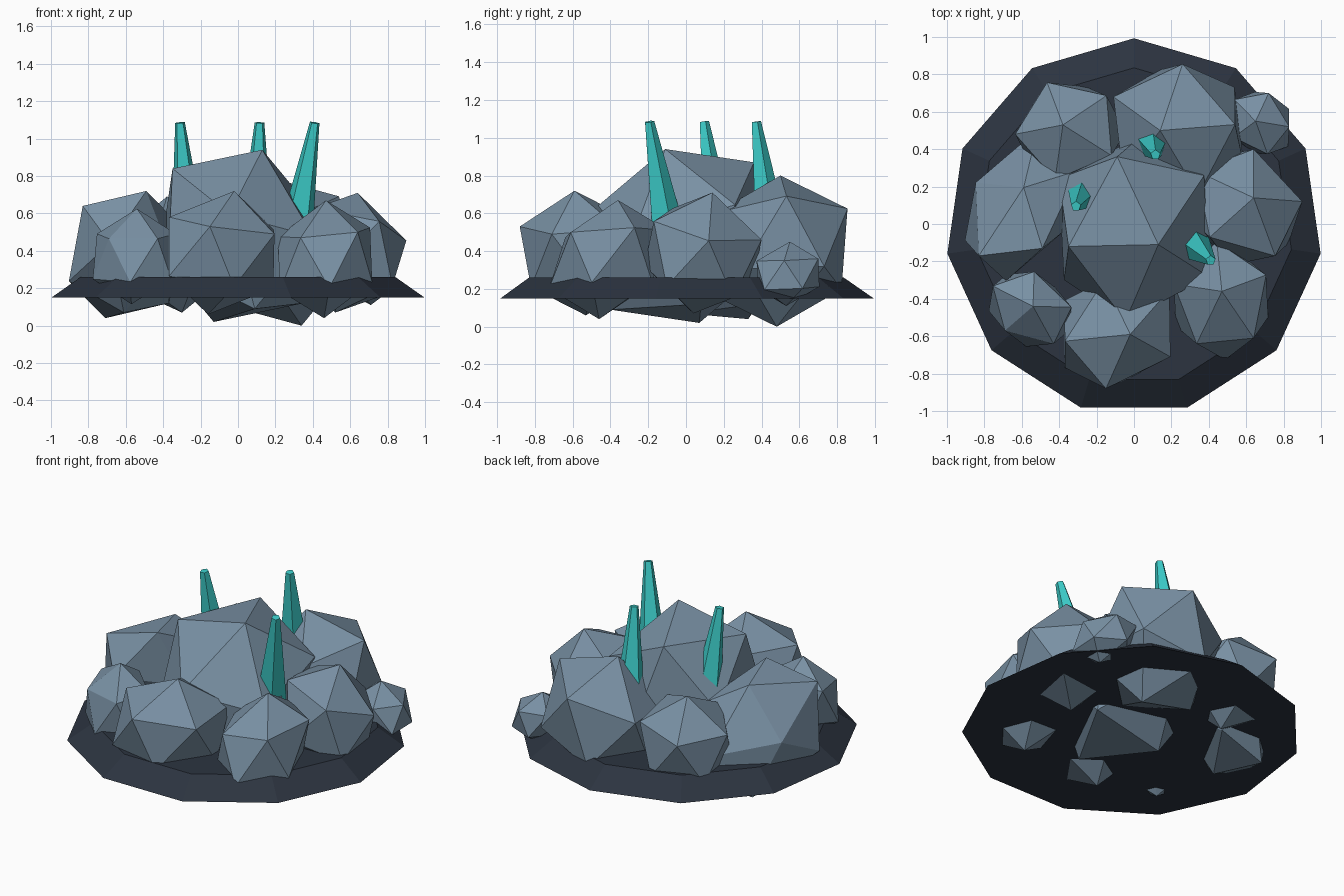
import bpy
import bmesh
from mathutils import Matrix, Vector

cube = bpy.data.objects.get("Cube")
if cube:
    bpy.data.objects.remove(cube, do_unlink=True)


def make_material(name, rgb):
    mat = bpy.data.materials.new(name)
    mat.use_nodes = True
    color = (*rgb, 1)
    mat.diffuse_color = color
    shader = next(n for n in mat.node_tree.nodes if n.type == "BSDF_PRINCIPLED")
    shader.inputs["Base Color"].default_value = color
    shader.inputs["Roughness"].default_value = 0.9
    return mat


stone = make_material("blue grey stone", (0.19, 0.28, 0.37))
slate = make_material("dark slate", (0.025, 0.034, 0.051))
crystal = make_material("turquoise crystal", (0.045, 0.6, 0.58))


def add_object(name, bm, mat):
    bmesh.ops.recalc_face_normals(bm, faces=bm.faces[:])
    mesh = bpy.data.meshes.new(name)
    bm.to_mesh(mesh)
    bm.free()
    mesh.materials.append(mat)
    obj = bpy.data.objects.new(name, mesh)
    bpy.context.collection.objects.link(obj)
    return obj


def add_frustum(name, start, end, r_start, r_end, sides, mat):
    """Flat-sided tapered prism whose axis runs from start to end."""
    start, end = Vector(start), Vector(end)
    axis = end - start
    bm = bmesh.new()
    bmesh.ops.create_cone(bm, cap_ends=True, segments=sides, radius1=r_start,
                          radius2=r_end, depth=axis.length)
    turn = Vector((0, 0, 1)).rotation_difference(axis).to_matrix().to_4x4()
    bm.transform(Matrix.Translation((start + end) / 2) @ turn)
    return add_object(name, bm, mat)


def add_boulder(name, center, *corners):
    """Twenty-sided rock, turned and stretched so one facet meets three corners."""
    center = Vector(center)
    bm = bmesh.new()
    bmesh.ops.create_icosphere(bm, subdivisions=1, radius=1)
    bm.faces.ensure_lookup_table()
    facet = Matrix([v.co.copy() for v in bm.faces[0].verts]).transposed()
    target = Matrix([Vector(c) - center for c in corners]).transposed()
    shape = target @ facet.inverted()
    bm.transform(Matrix.Translation(center) @ shape.to_4x4())
    return add_object(name, bm, stone)


# Sloping eleven-sided base slab, one corner pointing straight back
add_frustum("base_slab", (0, -0.015, 0.15), (0, -0.015, 0.26), 1.008, 0.85, 11, slate)
slab = bpy.data.objects["base_slab"].data
first = max(slab.vertices, key=lambda v: v.co.y).co
if abs(first.x) > 0.01:
    pivot = Vector((0, -0.015, 0))
    spin = (first.xy - pivot.xy).angle_signed(Vector((0, 1)))
    slab.transform(Matrix.Translation(pivot) @ Matrix.Rotation(-spin, 4, "Z")
                   @ Matrix.Translation(-pivot))

# Boulders: center, then the corners of one upper facet
add_boulder("central_boulder", (0, -0.02, 0.48),
            (0.13, -0.11, 0.94), (-0.35, -0.12, 0.84), (-0.09, 0.36, 0.87))
add_boulder("front_boulder", (-0.09, -0.56, 0.39),
            (-0.02, -0.59, 0.72), (-0.15, -0.88, 0.53), (0.195, -0.71, 0.49))
add_boulder("front_left_boulder", (0.465, -0.41, 0.355),
            (0.47, -0.36, 0.67), (0.64, -0.61, 0.5), (0.335, -0.64, 0.47))
add_boulder("front_right_boulder", (-0.555, -0.455, 0.37),
            (-0.54, -0.44, 0.625), (-0.69, -0.57, 0.465), (-0.43, -0.64, 0.465))
add_boulder("left_boulder", (0.58, 0.09, 0.39),
            (0.64, 0.14, 0.71), (0.9, 0.12, 0.455), (0.64, 0.4, 0.46))
add_boulder("back_left_pebble", (0.68, 0.54, 0.28),
            (0.65, 0.55, 0.45), (0.83, 0.52, 0.35), (0.72, 0.7, 0.36))
add_boulder("back_left_boulder", (0.24, 0.49, 0.4),
            (0.14, 0.5, 0.8), (0.26, 0.855, 0.625), (-0.11, 0.68, 0.495))
add_boulder("back_right_boulder", (-0.34, 0.486, 0.38),
            (-0.38, 0.53, 0.69), (-0.635, 0.48, 0.485), (-0.465, 0.757, 0.47))
add_boulder("right_boulder", (-0.6, 0.1, 0.38),
            (-0.59, 0.195, 0.69), (-0.49, -0.13, 0.72), (-0.83, -0.17, 0.64))

# Tapered crystal spikes, rooted inside the boulders
spikes = {
    "front_left_crystal": ((0.31, -0.1, 0.5), (0.41, -0.195, 1.085)),
    "right_crystal": ((-0.265, 0.17, 0.5), (-0.31, 0.095, 1.085)),
    "back_crystal": ((0.095, 0.445, 0.5), (0.115, 0.37, 1.085)),
}
for name, (root, tip) in spikes.items():
    add_frustum(name, root, tip, 0.095, 0.027, 5, crystal)
